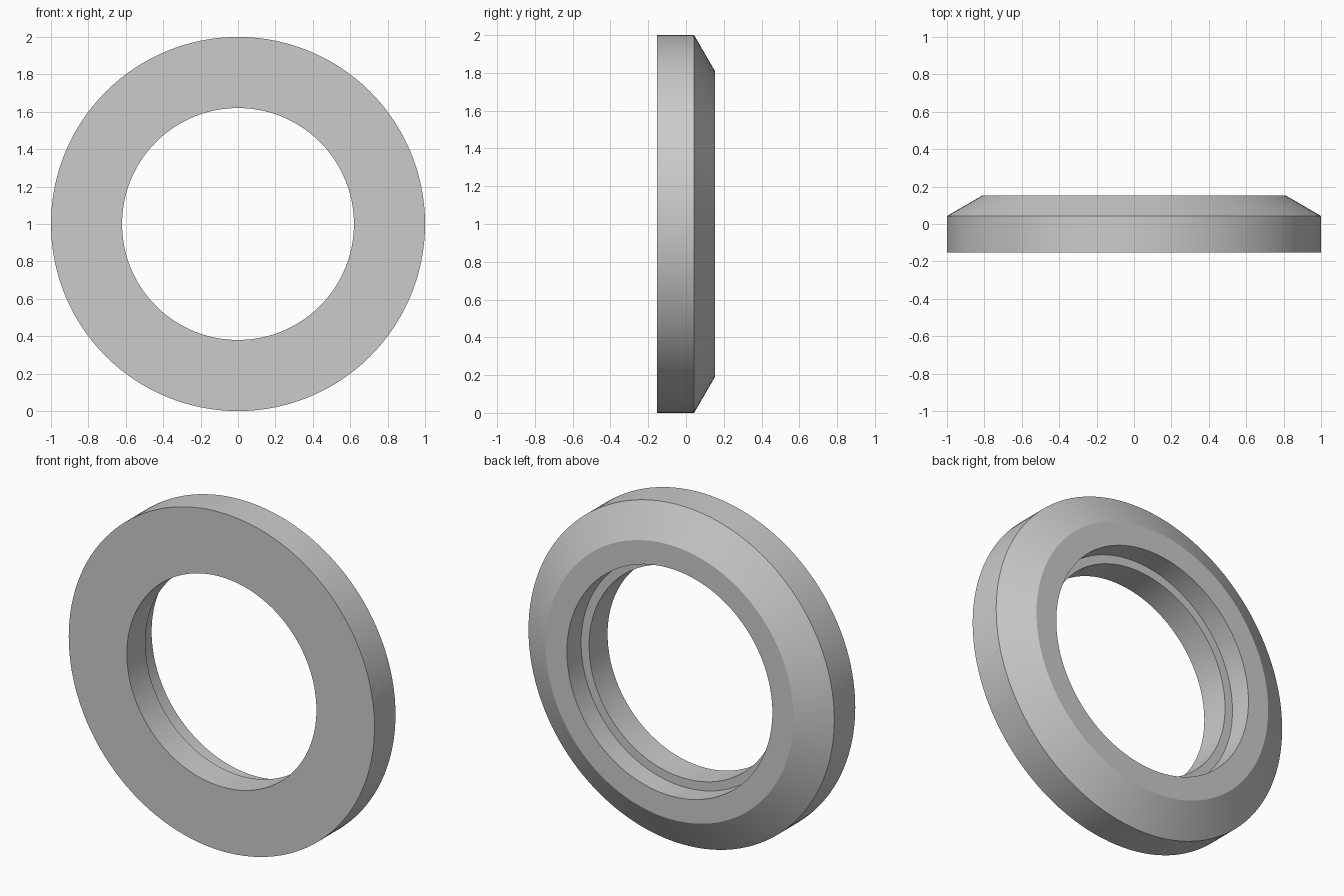
import bpy
import bmesh
import math
from mathutils import Matrix, Vector

cube = bpy.data.objects.get("Cube")
if cube:
    bpy.data.objects.remove(cube, do_unlink=True)

SEGMENTS = 128
HALF_DEPTH = 0.153

# Plain grey finish
grey = bpy.data.materials.new("light_grey")
grey.use_nodes = True
colour = (0.6, 0.6, 0.6, 1.0)
grey.diffuse_color = colour
grey.node_tree.nodes["Principled BSDF"].inputs["Base Color"].default_value = colour

# Ring cross-section as (radius, y): flat front, chamfered back, stepped bore
profile = [
    (0.62, -HALF_DEPTH),
    (1.0, -HALF_DEPTH),
    (1.0, 0.043),
    (0.81, HALF_DEPTH),
    (0.672, HALF_DEPTH),
    (0.672, 0.02),
    (0.62, 0.02),
]

# Turn the cross-section around the y axis
bm = bmesh.new()
verts = [bm.verts.new((r, y, 0)) for r, y in profile]
edges = [bm.edges.new((v, verts[(i + 1) % len(verts)])) for i, v in enumerate(verts)]
bmesh.ops.spin(bm, geom=verts + edges, cent=(0, 0, 0), axis=(0, 1, 0),
               angle=math.tau, steps=SEGMENTS, use_merge=False)
bmesh.ops.remove_doubles(bm, verts=bm.verts, dist=0.0001)
bmesh.ops.recalc_face_normals(bm, faces=bm.faces)
bm.transform(Matrix.Translation(Vector((0, 0, 1))))

mesh = bpy.data.meshes.new("stepped_ring")
bm.to_mesh(mesh)
bm.free()
mesh.materials.append(grey)
ring = bpy.data.objects.new("stepped_ring", mesh)
bpy.context.collection.objects.link(ring)

# Smooth round walls with crisp rims
bpy.ops.object.select_all(action="DESELECT")
ring.select_set(True)
bpy.context.view_layer.objects.active = ring
bpy.ops.object.shade_smooth_by_angle(angle=math.radians(20))
